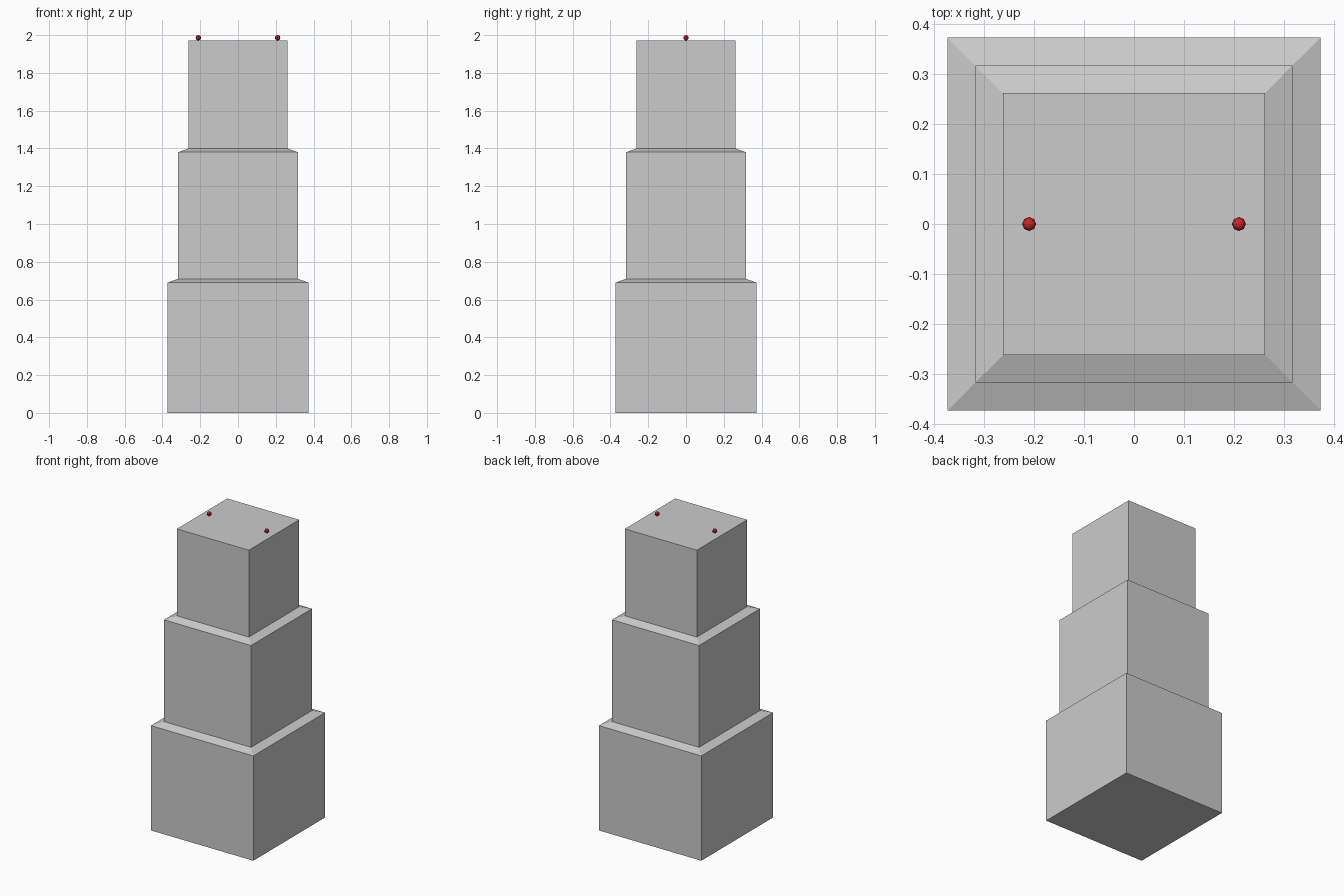
import bpy
import bmesh

cube = bpy.data.objects.get("Cube")
if cube:
    bpy.data.objects.remove(cube, do_unlink=True)


def make_material(name, rgb):
    mat = bpy.data.materials.new(name)
    mat.use_nodes = True
    color = (*rgb, 1.0)
    mat.diffuse_color = color
    mat.node_tree.nodes["Principled BSDF"].inputs["Base Color"].default_value = color
    return mat


def add_object(name, bm, mat):
    bmesh.ops.recalc_face_normals(bm, faces=bm.faces)
    mesh = bpy.data.meshes.new(name)
    bm.to_mesh(mesh)
    bm.free()
    mesh.materials.append(mat)
    obj = bpy.data.objects.new(name, mesh)
    bpy.context.collection.objects.link(obj)
    return obj


concrete = make_material("light grey concrete", (0.6, 0.6, 0.6))
red = make_material("red beacon", (0.6, 0.02, 0.02))

# Stepped tower: square rings (half width, height) bridged into one shell
LOWER, MIDDLE, UPPER, ROOF = 0.373, 0.317, 0.262, 1.972
profile = [(LOWER, 0), (LOWER, 0.69), (MIDDLE, 0.71),
           (MIDDLE, 1.38), (UPPER, 1.40), (UPPER, ROOF)]
bm = bmesh.new()
rings = [[bm.verts.new((sx * half, sy * half, z))
          for sx, sy in ((-1, -1), (1, -1), (1, 1), (-1, 1))]
         for half, z in profile]
for low, high in zip(rings, rings[1:]):
    for i in range(4):
        j = (i + 1) % 4
        bm.faces.new((low[i], low[j], high[j], high[i]))
bm.faces.new(rings[0])
bm.faces.new(rings[-1])
add_object("stepped_tower", bm, concrete)

# Warning beacons resting on the roof, one on each side
RADIUS = 0.014
for side, x in (("left", 0.21), ("right", -0.21)):
    bm = bmesh.new()
    bmesh.ops.create_uvsphere(bm, u_segments=8, v_segments=8, radius=RADIUS)
    beacon = add_object(f"{side}_roof_beacon", bm, red)
    beacon.location = (x, 0, ROOF + RADIUS)
